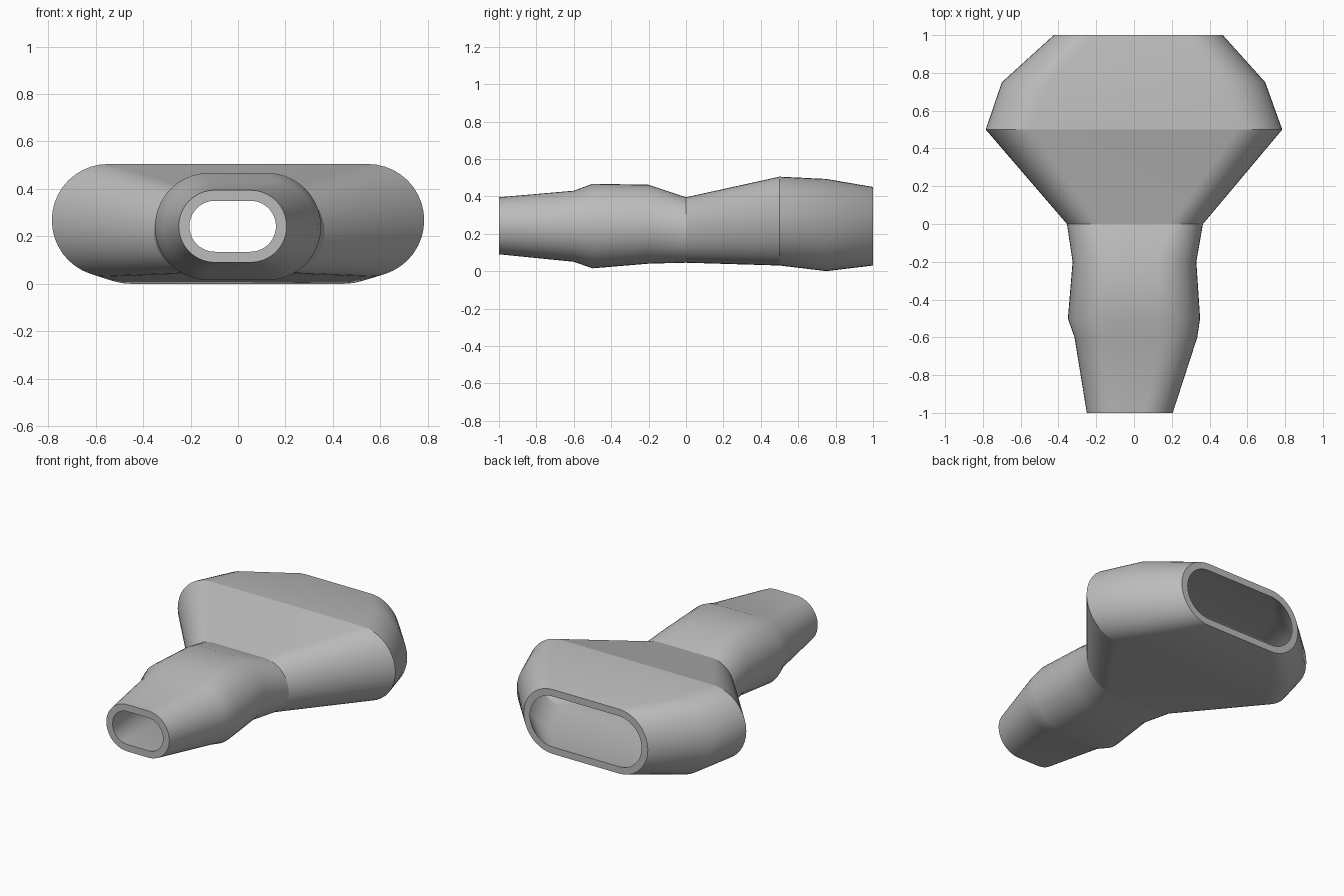
import bpy
import bmesh
from math import cos, sin, pi

cube = bpy.data.objects.get("Cube")
if cube:
    bpy.data.objects.remove(cube)

# Single plain material
grey = bpy.data.materials.new("matte grey")
grey.use_nodes = True
COLOUR = (0.5, 0.5, 0.5, 1)
grey.diffuse_color = COLOUR
bsdf = next(n for n in grey.node_tree.nodes if n.type == "BSDF_PRINCIPLED")
bsdf.inputs["Base Color"].default_value = COLOUR

# Rounded slot sections: y, left x, right x, bottom z, top z, crease
SECTIONS = [
    (-1.0, -0.25, 0.205, 0.09, 0.395, True),
    (-0.6, -0.315, 0.335, 0.05, 0.43, False),
    (-0.5, -0.35, 0.35, 0.015, 0.467, False),
    (-0.2, -0.325, 0.33, 0.04, 0.462, False),
    (0.0, -0.355, 0.365, 0.045, 0.395, True),
    (0.5, -0.785, 0.785, 0.03, 0.505, True),
    (0.75, -0.70, 0.695, 0.0, 0.493, False),
    (1.0, -0.425, 0.47, 0.03, 0.45, True),
]
WALL = 0.045
ARC = 20


def slot_ring(bm, section, inset):
    """Stadium loop: two half circles joined by flat top and bottom."""
    y, x0, x1, z0, z1, _ = section
    x0, x1, z0, z1 = x0 + inset, x1 - inset, z0 + inset, z1 - inset
    r, zc = (z1 - z0) / 2, (z0 + z1) / 2
    ring = []
    for centre, start in ((x1 - r, -pi / 2), (x0 + r, pi / 2)):
        for i in range(ARC + 1):
            a = start + pi * i / ARC
            ring.append(bm.verts.new((centre + r * cos(a), y, zc + r * sin(a))))
    return ring


def bridge(bm, a, b):
    n = len(a)
    for i in range(n):
        j = (i + 1) % n
        bm.faces.new((a[i], a[j], b[j], b[i])).smooth = True


# Hollow adapter: outer skin, inner skin and the two end rims
bm = bmesh.new()
outer = [slot_ring(bm, s, 0) for s in SECTIONS]
inner = [slot_ring(bm, s, WALL) for s in SECTIONS]
for k in range(len(SECTIONS) - 1):
    bridge(bm, outer[k], outer[k + 1])
    bridge(bm, inner[k + 1], inner[k])
bridge(bm, inner[0], outer[0])
bridge(bm, outer[-1], inner[-1])
bmesh.ops.recalc_face_normals(bm, faces=bm.faces)

# Keep creased sections crisp
for rings in (outer, inner):
    for ring, section in zip(rings, SECTIONS):
        if section[5]:
            for i, v in enumerate(ring):
                bm.edges.get((v, ring[(i + 1) % len(ring)])).smooth = False

mesh = bpy.data.meshes.new("nozzle_adapter")
bm.to_mesh(mesh)
bm.free()
mesh.materials.append(grey)
adapter = bpy.data.objects.new("nozzle_adapter", mesh)
bpy.context.collection.objects.link(adapter)
